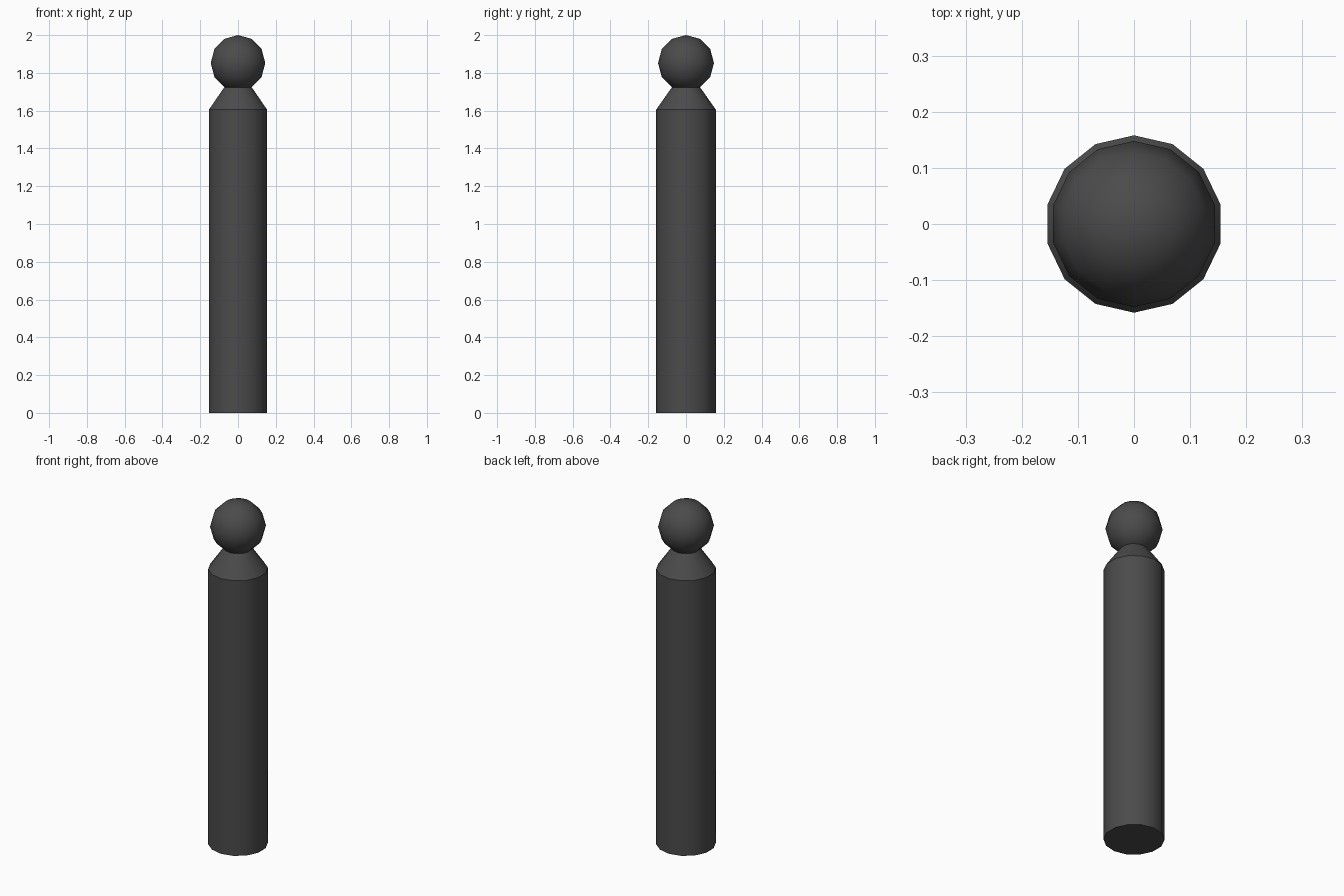
import bpy, bmesh, math

if "Cube" in bpy.data.objects:
    bpy.data.objects.remove(bpy.data.objects["Cube"])

SIDES = 14

mat = bpy.data.materials.new("dark_grey")
mat.diffuse_color = (0.07, 0.07, 0.07, 1)
mat.use_nodes = True
mat.node_tree.nodes["Principled BSDF"].inputs["Base Color"].default_value = mat.diffuse_color


def lathe(name, profile):
    """Revolve (radius, z) points about z; end points on the axis become poles, others are capped."""
    bm = bmesh.new()
    rings = []
    for r, z in profile:
        if r == 0:
            rings.append([bm.verts.new((0, 0, z))])
        else:
            rings.append([bm.verts.new((r * math.sin(2 * math.pi * i / SIDES),
                                        r * math.cos(2 * math.pi * i / SIDES), z))
                          for i in range(SIDES)])
    for a, b in zip(rings, rings[1:]):
        for i in range(SIDES):
            j = (i + 1) % SIDES
            quad = [a[i % len(a)], a[j % len(a)], b[j % len(b)], b[i % len(b)]]
            bm.faces.new(list(dict.fromkeys(quad)))
    for ring in (rings[0], rings[-1]):
        if len(ring) > 1:
            bm.faces.new(ring)
    bmesh.ops.recalc_face_normals(bm, faces=bm.faces)
    mesh = bpy.data.meshes.new(name)
    bm.to_mesh(mesh)
    bm.free()
    mesh.materials.append(mat)
    ob = bpy.data.objects.new(name, mesh)
    bpy.context.collection.objects.link(ob)
    bpy.ops.object.select_all(action='DESELECT')
    ob.select_set(True)
    bpy.context.view_layer.objects.active = ob
    bpy.ops.object.shade_smooth_by_angle(angle=math.radians(33))


# Post with tapered shoulder and narrow neck
lathe("post", [(0.158, 0), (0.158, 1.605), (0.093, 1.698), (0.074, 1.724)])

# Ball finial: six bands from pole to pole
R, C = 0.148, 1.852
ball = [(R * math.sin(math.pi * k / 6), C - R * math.cos(math.pi * k / 6)) for k in range(1, 6)]
lathe("ball_finial", [(0, C - R)] + ball + [(0, C + R)])
